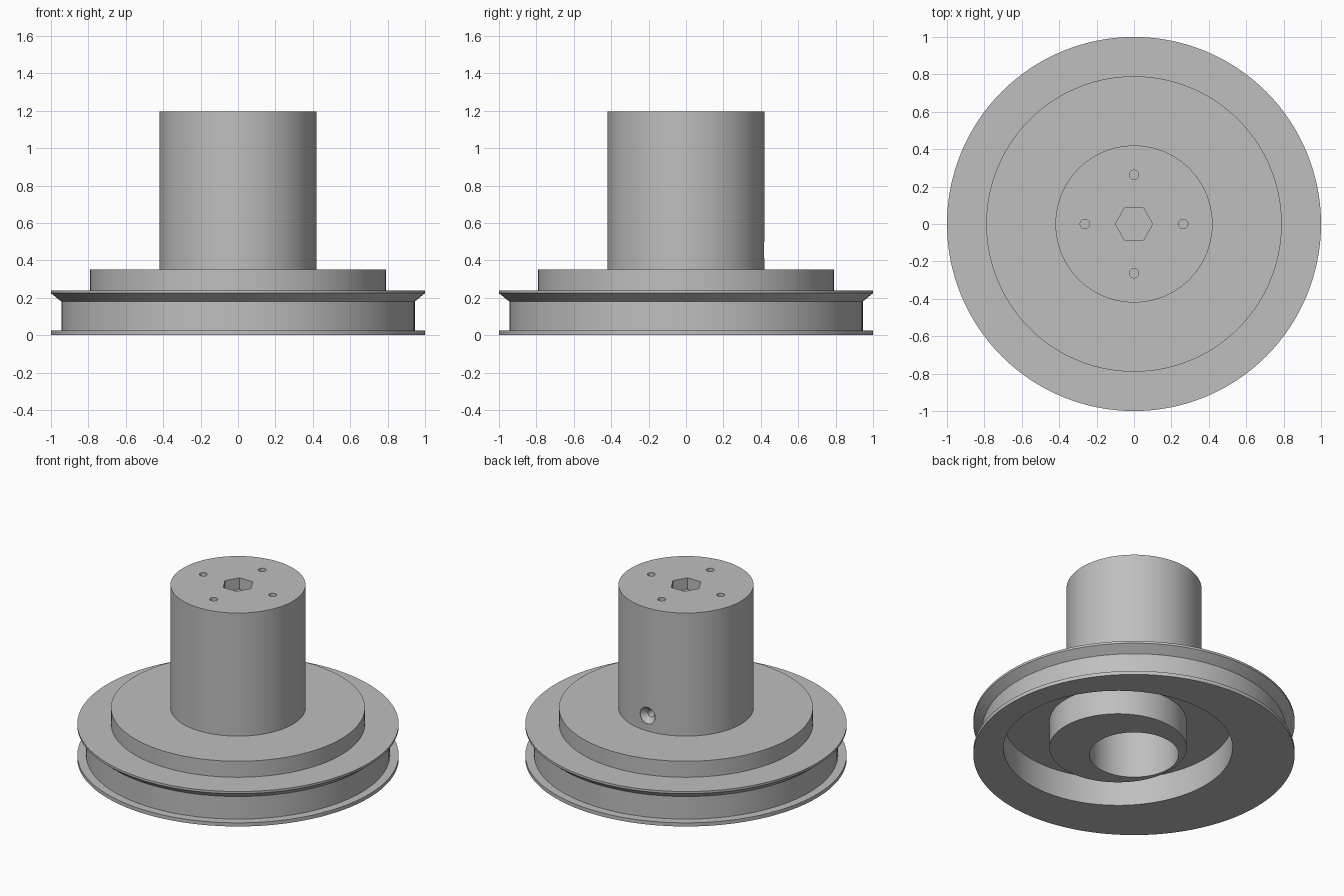
import bpy, bmesh, math
from mathutils import Matrix

cube = bpy.data.objects.get("Cube")
if cube:
    bpy.data.objects.remove(cube, do_unlink=True)

grey = bpy.data.materials.new("plain grey")
grey.use_nodes = True
COLOUR = (0.52, 0.52, 0.52, 1)
grey.diffuse_color = COLOUR
grey.node_tree.nodes["Principled BSDF"].inputs["Base Color"].default_value = COLOUR


def lathe(name, profile, sides=128, closed=False, matrix=Matrix()):
    """Spin (radius, height) points about z; open profiles get flat caps."""
    bm = bmesh.new()
    rings = []
    for r, z in profile:
        angles = [2 * math.pi * i / sides for i in range(sides)]
        rings.append([bm.verts.new((r * math.cos(a), r * math.sin(a), z)) for a in angles])
    pairs = list(zip(rings, rings[1:]))
    if closed:
        pairs.append((rings[-1], rings[0]))
    else:
        bm.faces.new(rings[0])
        bm.faces.new(rings[-1])
    for low, high in pairs:
        for i in range(sides):
            j = (i + 1) % sides
            bm.faces.new((low[i], low[j], high[j], high[i]))
    bmesh.ops.transform(bm, matrix=matrix, verts=bm.verts)
    bmesh.ops.recalc_face_normals(bm, faces=bm.faces)
    mesh = bpy.data.meshes.new(name)
    bm.to_mesh(mesh)
    bm.free()
    mesh.materials.append(grey)
    obj = bpy.data.objects.new(name, mesh)
    bpy.context.collection.objects.link(obj)
    return obj


def cylinder(name, r, z0, z1, sides=128, x=0, y=0):
    return lathe(name, [(r, z0), (r, z1)], sides, matrix=Matrix.Translation((x, y, 0)))


# Grooved wheel with raised step and tall hub
TOP, HUB = 1.195, 0.42
wheel = lathe("grooved_wheel", [
    (1, 0), (1, 0.025), (0.945, 0.025), (0.945, 0.18), (1, 0.225), (1, 0.24),
    (0.79, 0.24), (0.79, 0.35), (HUB, 0.35), (HUB, TOP)])

# Off-centre ring recess underneath, leaving a round boss
recess = lathe("recess_cutter", [(0.427, -0.1), (0.713, -0.1), (0.713, 0.19), (0.427, 0.19)],
               closed=True, matrix=Matrix.Translation((0.13, 0, 0)))
# Blind bore from below and hexagonal socket on top
bore = cylinder("bore_cutter", 0.278, -0.1, 0.8)
socket = cylinder("hex_socket_cutter", 0.1, TOP - 0.08, TOP + 0.1, 6)
# Countersunk screw hole at the back of the hub
screw = lathe("screw_hole_cutter", [
    (0.025, -0.2), (0.025, -0.04), (0.057, -0.005), (0.057, 0.1)], 32,
    matrix=Matrix.Translation((0, HUB, 0.455)) @ Matrix.Rotation(-math.pi / 2, 4, 'X'))
cutters = [recess, bore, socket, screw]
# Four small holes round the hub top
for i in range(4):
    a = i * math.pi / 2
    cutters.append(cylinder("pin_hole_cutter", 0.025, TOP - 0.08, TOP + 0.1, 24,
                            0.263 * math.cos(a), 0.263 * math.sin(a)))

bpy.ops.object.select_all(action='DESELECT')
wheel.select_set(True)
bpy.context.view_layer.objects.active = wheel
for cutter in cutters:
    cutter.hide_render = True
    mod = wheel.modifiers.new("cut", 'BOOLEAN')
    mod.operation = 'DIFFERENCE'
    mod.solver = 'EXACT'
    mod.object = cutter
    bpy.ops.object.modifier_apply(modifier=mod.name)
    bpy.data.objects.remove(cutter, do_unlink=True)

bpy.ops.object.shade_smooth_by_angle(angle=math.radians(25))
